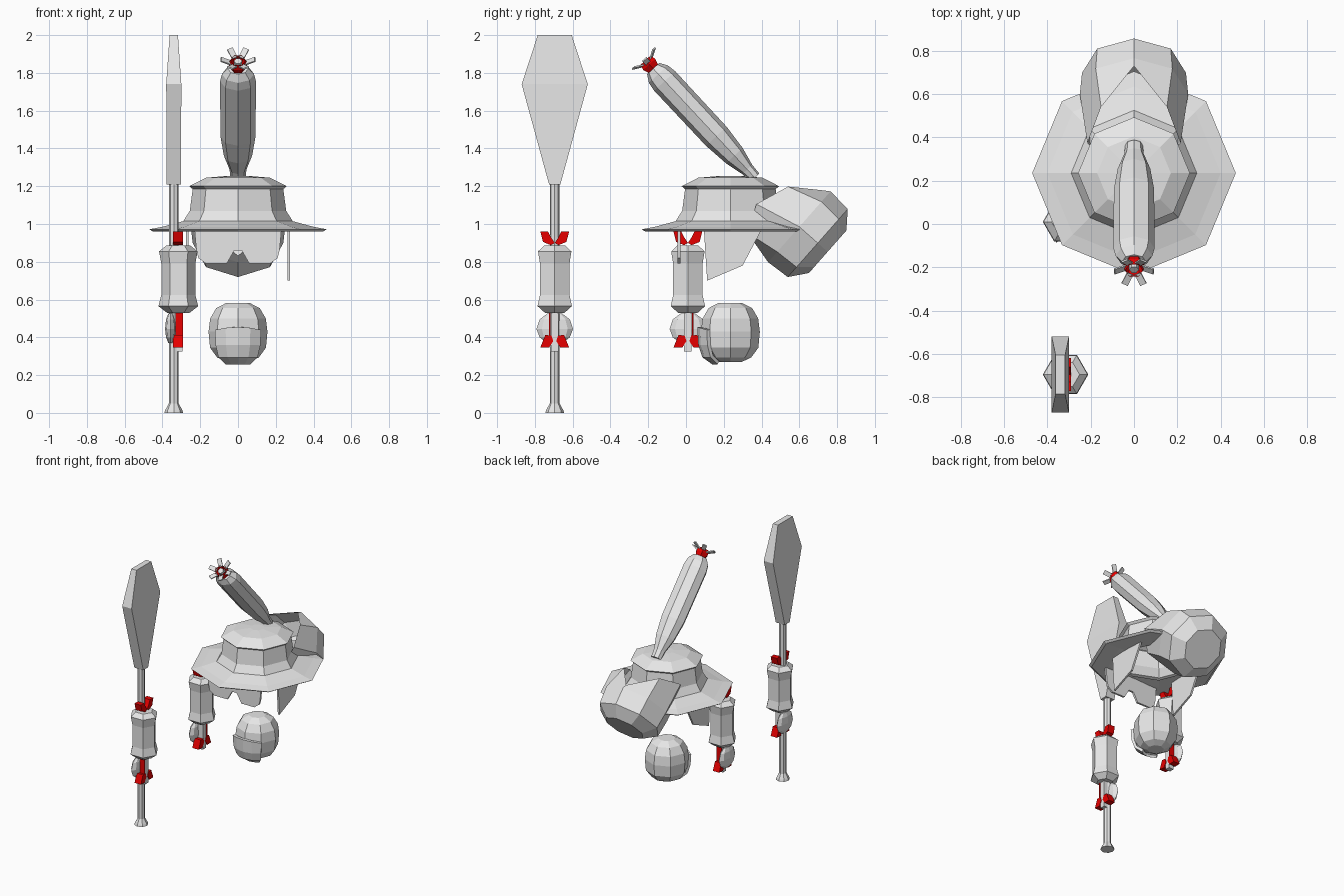
import bpy, bmesh
from math import sin, cos, pi, radians
from mathutils import Vector

cube = bpy.data.objects.get("Cube")
if cube:
    bpy.data.objects.remove(cube)


def material(name, rgb):
    m = bpy.data.materials.new(name)
    m.use_nodes = True
    m.diffuse_color = (*rgb, 1)
    m.node_tree.nodes["Principled BSDF"].inputs["Base Color"].default_value = (*rgb, 1)
    return m


GREY = material("light_grey", (0.8, 0.8, 0.8))
RED = material("red", (0.8, 0.0, 0.0))


def build(name, verts, faces, mat, loc=(0, 0, 0), tilt=0):
    bm = bmesh.new()
    vs = [bm.verts.new(v) for v in verts]
    for f in faces:
        bm.faces.new([vs[i] for i in f])
    bmesh.ops.recalc_face_normals(bm, faces=bm.faces)
    me = bpy.data.meshes.new(name)
    bm.to_mesh(me)
    bm.free()
    me.materials.append(mat)
    ob = bpy.data.objects.new(name, me)
    bpy.context.collection.objects.link(ob)
    ob.location = loc
    ob.rotation_euler.x = tilt
    return ob


def loft(name, rings, mat, loc=(0, 0, 0), tilt=0, start=True, end=True):
    n = len(rings[0])
    verts = [v for r in rings for v in r]
    faces = [(k * n + i, k * n + (i + 1) % n, (k + 1) * n + (i + 1) % n, (k + 1) * n + i)
             for k in range(len(rings) - 1) for i in range(n)]
    if start:
        faces.append(tuple(range(n))[::-1])
    if end:
        faces.append(tuple(range(len(verts) - n, len(verts))))
    return build(name, verts, faces, mat, loc, tilt)


def ring(r, z, n, sy=1.0):
    return [(r * cos(2 * pi * i / n), sy * r * sin(2 * pi * i / n), z) for i in range(n)]


def lathe(name, profile, n, mat, loc, sy=1.0, **kw):
    return loft(name, [ring(r, z, n, sy) for r, z in profile], mat, loc, **kw)


def rect(hx, hy, z):
    return [(-hx, -hy, z), (hx, -hy, z), (hx, hy, z), (-hx, hy, z)]


def box(name, lo, hi, mat, loc):
    return loft(name, [[(x, y, z) for x, y in
                        ((lo[0], lo[1]), (hi[0], lo[1]), (hi[0], hi[1]), (lo[0], hi[1]))]
                       for z in (lo[2], hi[2])], mat, loc)


def plate_x(name, outline, x0, x1, mat, loc=(0, 0, 0)):
    return loft(name, [[(x, y, z) for y, z in outline] for x in (x0, x1)], mat, loc)


# Paddle
PADDLE = (-0.34, -0.695, 0)
lathe("paddle_shaft", [(0.05, 0), (0.045, 0.015), (0.026, 0.05), (0.026, 1.23)], 8, GREY, PADDLE)
loft("paddle_blade", [rect(0.038, 0.03, 1.21), rect(0.04, 0.175, 1.74), rect(0.022, 0.09, 2.0)],
     GREY, PADDLE)


# Arms: cuff, hand, strap and knotted ribbons
def arm(tag, y, side):
    at = (-0.316, y, 0)
    lathe(tag + "_sleeve", [(0.06, 0.53), (0.105, 0.565), (0.09, 0.625), (0.09, 0.79),
                            (0.102, 0.855), (0.065, 0.885)], 6, GREY, at)
    hand = lathe(tag + "_hand", [(0.04, -0.075), (0.08, -0.045), (0.097, 0),
                                 (0.08, 0.05), (0.04, 0.08)], 8, GREY, (-0.357, y, 0.445))
    hand.scale.x = 0.3
    box(tag + "_strap", (-0.02, -0.02, 0.325), (0.022, 0.02, 0.55), GREY, at)
    box(tag + "_strap_edge", (-0.015, -0.004, 0.4), (0.025, 0.004, 0.54), RED,
        (-0.316, y + side * 0.027, 0))
    for s, word in ((-1, "front"), (1, "back")):
        upper = [(0, 0.9), (0.02, 0.93), (0.035, 0.96), (0.076, 0.96), (0.062, 0.905), (0.02, 0.888)]
        lower = [(0.018, 0.41), (0.05, 0.412), (0.076, 0.347), (0.03, 0.345), (0.008, 0.38)]
        for part, shape in (("upper", upper), ("lower", lower)):
            plate_x(f"{tag}_{part}_ribbon_{word}", [(s * a, b) for a, b in shape],
                    -0.028, 0.026, RED, at)


arm("paddle_arm", -0.695, -1)
arm("rear_arm", 0.01, 1)

# Round body with a curved jaw plate
BODY = (0, 0.235, 0)
lathe("round_body", [(0.06, 0.27), (0.11, 0.293), (0.148, 0.345), (0.156, 0.43),
                     (0.147, 0.5), (0.115, 0.555), (0.06, 0.583)], 8, GREY, BODY)
angles = [radians(a) for a in (-45, -22, 0, 22, 45)]
rows = [(0.165, 0.44), (0.16, 0.36), (0.14, 0.3), (0.09, 0.265)]
jaw = build("jaw_plate",
            [(r * sin(a), -r * cos(a), z + (0.015 * cos(2 * a) if k == 0 else 0))
             for k, (r, z) in enumerate(rows) for a in angles],
            [(k * 5 + i, k * 5 + i + 1, k * 5 + i + 6, k * 5 + i + 5)
             for k in range(3) for i in range(4)], GREY, BODY)
solid = jaw.modifiers.new("thickness", 'SOLIDIFY')
solid.thickness = 0.02
solid.offset = 0

# Hat: brim underside, brim and crown in one shell
lathe("hat", [(0.25, 0.975), (0.33, 0.965), (0.45, 0.96), (0.47, 0.972), (0.4, 0.985),
              (0.29, 1.015), (0.255, 1.07), (0.24, 1.185), (0.258, 1.2), (0.17, 1.245),
              (0.05, 1.255)], 8, GREY, BODY, start=False)

# Ear flaps and notched face mask hanging below the brim
for s, word in ((1, "left"), (-1, "right")):
    plate_x(word + "_ear_flap", [(0.095, 0.97), (0.112, 0.7), (0.3, 0.78), (0.4, 0.97)],
            s * 0.262, s * 0.276, GREY)
half = [(0.02, 0.86), (0.06, 0.79), (0.17, 0.79), (0.21, 0.82), (0.22, 0.86), (0.23, 0.97)]
outline = half + [(-x, z) for x, z in reversed(half)]
loft("face_mask", [[(x, y, z) for x, z in outline] for y in (-0.045, -0.03)], GREY)

# Open hood behind the hat, with pointed side tips
rim = []
for i in range(8):
    a = 2 * pi * i / 8
    c = abs(cos(a))
    rim.append((0.215 * cos(a), 0.23 * sin(a) + 0.06 * c, -0.23 - 0.22 * c))
loft("hood", [rim, ring(0.25, -0.2, 8), ring(0.24, -0.07, 8), ring(0.15, 0, 8)],
     GREY, (0, 0.75, 0.853), radians(-131.4), start=False)

# Leaning plume with a flower at its mouth
BASE, LEAN = Vector((0, 0.365, 1.245)), radians(43)
lathe("plume", [(0.04, 0), (0.045, 0.06), (0.075, 0.16), (0.093, 0.3), (0.095, 0.7),
                (0.085, 0.75), (0.055, 0.79)], 8, GREY, BASE, sy=0.8, tilt=LEAN)
lathe("flower_collar", [(0.035, 0.78), (0.05, 0.82), (0.042, 0.85)], 6, RED, BASE,
      tilt=LEAN, end=False)
lathe("flower_centre", [(0.022, 0.78), (0.022, 0.845)], 6, GREY, BASE, tilt=LEAN)
verts, faces = [], []
for i in range(6):
    a = i * pi / 3
    for r, da, z in ((0.04, -0.4, 0.835), (0.09, -0.18, 0.86),
                     (0.09, 0.18, 0.86), (0.04, 0.4, 0.835)):
        verts.append((r * cos(a + da), r * sin(a + da), z))
    faces.append(tuple(range(4 * i, 4 * i + 4)))
petals = build("flower_petals", verts, faces, GREY, BASE, LEAN)
petals.modifiers.new("thickness", 'SOLIDIFY').thickness = 0.008
